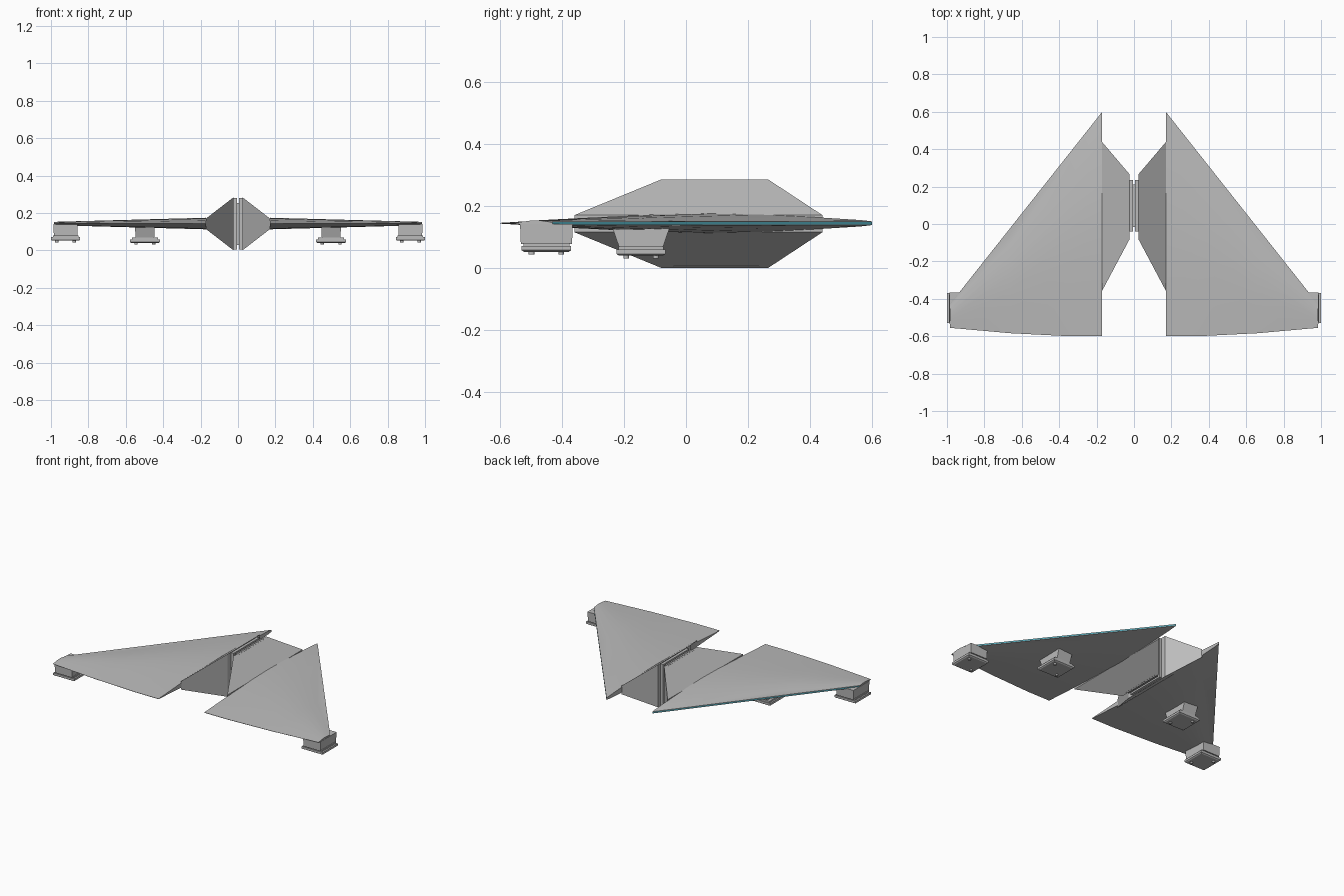
import bpy, bmesh, math

if "Cube" in bpy.data.objects:
    bpy.data.objects.remove(bpy.data.objects["Cube"], do_unlink=True)


def material(name, rgb):
    m = bpy.data.materials.new(name)
    m.use_nodes = True
    m.diffuse_color = (*rgb, 1)
    m.node_tree.nodes["Principled BSDF"].inputs["Base Color"].default_value = (*rgb, 1)
    return m


GREY = material("light grey", (0.5, 0.5, 0.5))
TEAL = material("teal", (0.08, 0.38, 0.46))


def finish(name, bm, mats=(GREY,)):
    """Turn a bmesh of the left half into an object mirrored across x."""
    bmesh.ops.recalc_face_normals(bm, faces=bm.faces)
    me = bpy.data.meshes.new(name)
    bm.to_mesh(me)
    bm.free()
    for m in mats:
        me.materials.append(m)
    ob = bpy.data.objects.new(name, me)
    bpy.context.collection.objects.link(ob)
    mirror = ob.modifiers.new("Mirror", 'MIRROR')
    mirror.use_mirror_merge = False
    return ob


def loft(bm, rings):
    """Skin a list of closed rings and cap both ends; return side faces by column."""
    vs = [[bm.verts.new(p) for p in r] for r in rings]
    n = len(vs[0])
    cols = [[] for _ in range(n)]
    for a, b in zip(vs, vs[1:]):
        for i in range(n):
            j = (i + 1) % n
            cols[i].append(bm.faces.new((a[i], a[j], b[j], b[i])))
    bm.faces.new(vs[0])
    bm.faces.new(vs[-1])
    return cols


def rect_x(x, y0, y1, z0, z1):
    return [(x, y0, z0), (x, y1, z0), (x, y1, z1), (x, y0, z1)]


def rect_z(z, x, y, w, d):
    return [(x + sx * w / 2, y + sy * d / 2, z)
            for sx, sy in ((-1, -1), (1, -1), (1, 1), (-1, 1))]


# Centre body: tall at the middle, flaring long and flat toward each wing
bm = bmesh.new()
loft(bm, [rect_x(0.023, -0.08, 0.265, 0, 0.285),
          rect_x(0.172, -0.36, 0.44, 0.115, 0.17)])
finish("centre_body", bm)

# Joint plates and recessed core between the two body halves
bm = bmesh.new()
loft(bm, [rect_x(0.006, -0.04, 0.235, 0.005, 0.28),
          rect_x(0.03, -0.04, 0.235, 0.005, 0.28)])
finish("joint_plate", bm)
bm = bmesh.new()
loft(bm, [rect_x(0, -0.015, 0.21, 0.03, 0.255),
          rect_x(0.01, -0.015, 0.21, 0.03, 0.255)])
finish("joint_core", bm)

# Wing: section as (chord fraction, part of half thickness)
SECTION = [(0.03, 0.33), (0.15, 0.62), (0.3, 0.9), (0.44, 1), (0.6, 0.88),
           (0.8, 0.5), (1, 0.04)]
MID = 0.144
bm = bmesh.new()
rings = []
for x, trail in ((0.17, -0.6), (0.34, -0.6), (0.66, -0.584), (0.985, -0.555)):
    t = (x - 0.17) / 0.815
    lead = 0.6 - 1.03 * t
    half = 0.031 - 0.022 * t
    top = [(lead + (trail - lead) * u, half * h) for u, h in SECTION]
    edge = [(lead, 0.0035), (lead, 0.006)]
    up = edge + top
    loop = up + [(y, -z) for y, z in reversed(up)]
    rings.append([(x, y, MID + z) for y, z in loop])
columns = loft(bm, rings)
for f in columns[-1]:
    f.material_index = 1
wing = finish("wing", bm, (GREY, TEAL))
bpy.context.view_layer.objects.active = wing
wing.select_set(True)
bpy.ops.object.shade_smooth_by_angle(angle=math.radians(30))
wing.select_set(False)


# Pods hanging under each wing, with a stepped foot plate and two studs
def pod(name, x, y, top, bottom, top_size, low_size, foot_size):
    bm = bmesh.new()
    loft(bm, [rect_z(top, x, y, *top_size), rect_z(bottom, x, y, *low_size)])
    finish(name + "_body", bm)

    w, d = foot_size
    bm = bmesh.new()
    loft(bm, [rect_z(bottom + 0.004, x, y, w - 0.02, d - 0.012),
              rect_z(bottom - 0.008, x, y, w - 0.02, d - 0.012)])
    loft(bm, [rect_z(bottom - 0.006, x, y, w, d),
              rect_z(bottom - 0.02, x, y, w, d),
              rect_z(bottom - 0.025, x, y, w - 0.015, d - 0.015)])
    finish(name + "_foot", bm)

    bm = bmesh.new()
    for s in (-1, 1):
        cx, cy = x + s * 0.047, y + s * 0.048
        ring = [(cx + 0.009 * math.cos(k * math.pi / 6),
                 cy + 0.009 * math.sin(k * math.pi / 6)) for k in range(12)]
        loft(bm, [[(a, b, bottom - 0.02) for a, b in ring],
                  [(a, b, bottom - 0.034) for a, b in ring]])
    finish(name + "_studs", bm)


pod("tip_pod", 0.922, -0.45, 0.142, 0.077, (0.13, 0.17), (0.125, 0.165), (0.156, 0.16))
pod("inner_pod", 0.498, -0.145, 0.13, 0.065, (0.105, 0.185), (0.1, 0.14), (0.16, 0.158))
